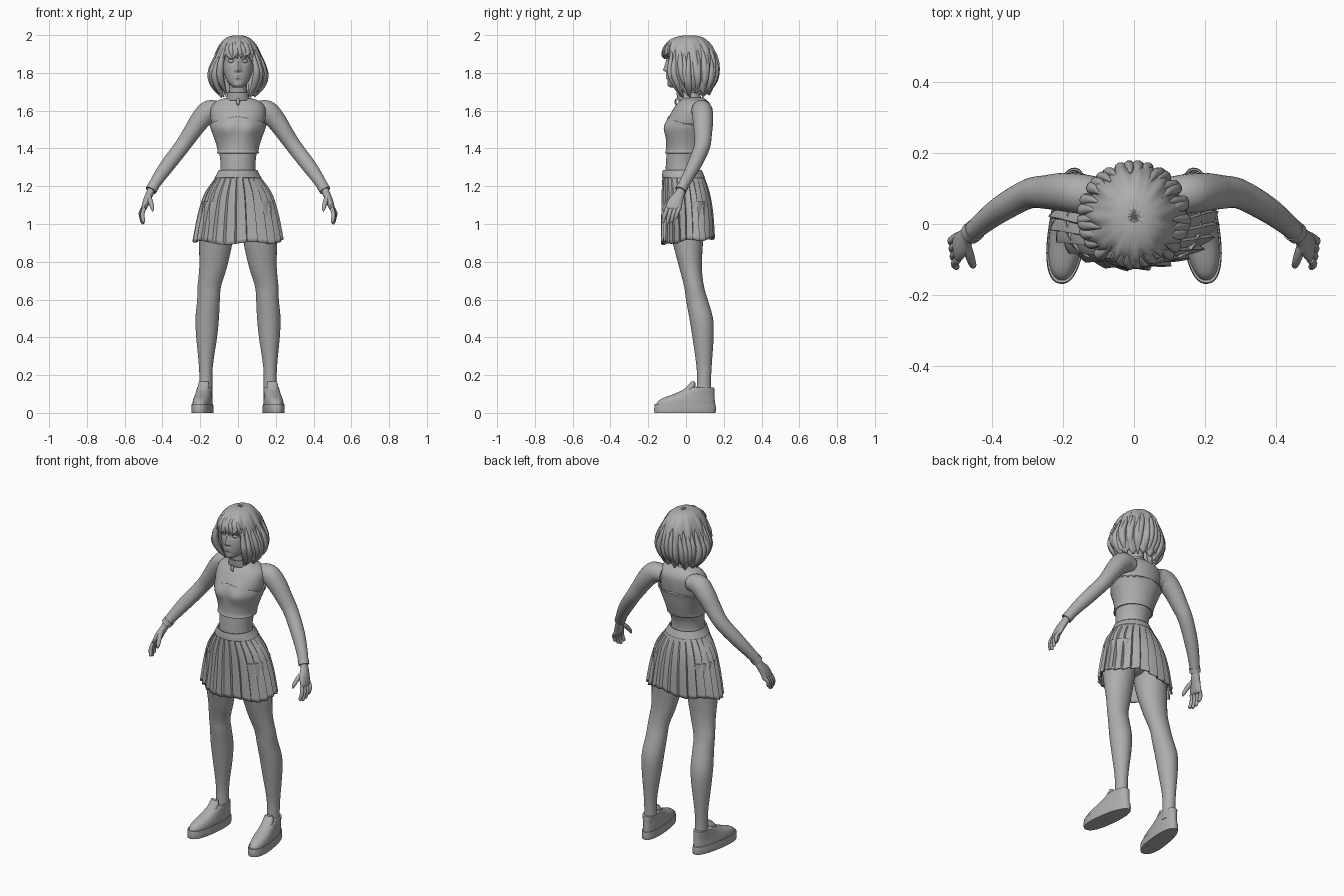
import bpy, bmesh, math, random
from mathutils import Vector

random.seed(4)
grey = bpy.data.materials.new("plain grey")
grey.diffuse_color = (0.42, 0.42, 0.42, 1)


def spline(rows, steps):
    """Catmull-Rom through rows of numbers."""
    out = []
    for i in range(len(rows) - 1):
        p0, p1, p2, p3 = (rows[max(0, min(len(rows) - 1, i + k))] for k in (-1, 0, 1, 2))
        for s in range(steps):
            t = s / steps
            out.append([0.5 * (2 * b + (c - a) * t + (2 * a - 5 * b + 4 * c - d) * t * t
                               + (3 * b - a - 3 * c + d) * t ** 3) for a, b, c, d in zip(p0, p1, p2, p3)])
    return out + [list(rows[-1])]


def skin(name, rings, cap=True, mirror=False, thick=0, angle=40):
    """Skin closed rings of points into one smooth object."""
    bm = bmesh.new()
    vs = [[bm.verts.new(p) for p in r] for r in rings]
    n = len(vs[0])
    for a, b in zip(vs, vs[1:]):
        for j in range(n):
            bm.faces.new((a[j], a[(j + 1) % n], b[(j + 1) % n], b[j]))
    if cap:
        bm.faces.new(vs[0])
        bm.faces.new(vs[-1])
    bmesh.ops.recalc_face_normals(bm, faces=bm.faces)
    me = bpy.data.meshes.new(name)
    bm.to_mesh(me)
    bm.free()
    me.materials.append(grey)
    ob = bpy.data.objects.new(name, me)
    bpy.context.collection.objects.link(ob)
    bpy.ops.object.select_all(action='DESELECT')
    ob.select_set(True)
    bpy.context.view_layer.objects.active = ob
    bpy.ops.object.shade_smooth_by_angle(angle=math.radians(angle))
    if thick:
        m = ob.modifiers.new("thickness", 'SOLIDIFY')
        m.thickness, m.offset = thick, -1
    if mirror:
        ob.modifiers.new("mirror", 'MIRROR')
    return ob


def power(v, e):
    return math.copysign(abs(v) ** e, v)


def loft(name, rows, n=32, steps=4, e=1.0, grow=0, warp=None, **kw):
    """Horizontal sections; row = z, centre x, half width, front y, back y. Angle 0 faces front."""
    rings, dense = [], spline(rows, steps)
    for i, (z, cx, hw, yf, yb) in enumerate(dense):
        ring = []
        for j in range(n):
            a = 2 * math.pi * j / n
            p = Vector((cx + (hw + grow) * power(math.sin(a), e),
                        (yf + yb) / 2 - ((yb - yf) / 2 + grow) * power(math.cos(a), e), z))
            ring.append(warp(p, a, i / (len(dense) - 1)) if warp else p)
        rings.append(ring)
    return skin(name, rings, **kw)


def tube(name, rows, n=16, steps=4, **kw):
    """Sections square to a path; row = x, y, z, radius across, radius along y."""
    d = spline(rows, steps)
    rings = []
    for i, r in enumerate(d):
        t = (Vector(d[min(i + 1, len(d) - 1)][:3]) - Vector(d[max(i - 1, 0)][:3])).normalized()
        u = t.cross(Vector((0, 1, 0.01))).normalized()
        v = t.cross(u)
        rings.append([Vector(r[:3]) + u * r[3] * math.cos(2 * math.pi * j / n)
                      + v * r[4] * math.sin(2 * math.pi * j / n) for j in range(n)])
    return skin(name, rings, **kw)


def bell(x, w):
    return math.exp(-(x / w) ** 2)


# torso, with a soft bust
def bust(p, a, t):
    if p.y < 0:
        p.y -= 0.02 * bell(abs(p.x) - 0.06, 0.045) * bell(p.z - 1.51, 0.05)
    return p


torso = [(1.20, 0, .11, -.105, .08), (1.28, 0, .094, -.108, .068), (1.34, 0, .094, -.105, .075),
         (1.40, 0, .104, -.10, .10), (1.46, 0, .12, -.10, .115), (1.52, 0, .138, -.10, .125),
         (1.57, 0, .146, -.088, .132), (1.62, 0, .142, -.06, .132), (1.652, 0, .11, -.035, .115),
         (1.67, 0, .055, -.03, .09)]
loft("torso", torso, n=48, warp=bust)


# strapless top: same sections, a little larger, upper edge lower at the back
def top_edge(p, a, t):
    p = bust(p, a, t)
    p.z -= t ** 3 * (0.04 * (1 - math.cos(a)) / 2 + 0.025 * abs(math.sin(a)))
    return p


loft("strapless_top", [(1.375, 0, .105, -.105, .092)] + torso[3:7], n=48, grow=.006,
     warp=top_edge, cap=False, thick=.008)

# neck and collar band
loft("neck", [(1.63, 0, .055, -.03, .085), (1.69, 0, .047, -.035, .062), (1.78, 0, .047, -.045, .06)])
loft("collar_band", [(1.655, 0, .064, -.045, .085), (1.675, 0, .06, -.048, .078),
                     (1.695, 0, .056, -.05, .07)], cap=False, thick=.006)
tube("collar_pendant", [(0, -.052, 1.665, .006, .004), (0, -.056, 1.645, .01, .005),
                        (0, -.05, 1.628, .004, .004)], n=10)


# head with nose, eye sockets and lips pushed out of the surface
def face(p, a, t):
    if p.y < 0 and math.cos(a) > 0:
        x, z = abs(p.x), p.z
        k = max(0, min(1, (1.88 - z) / 0.065))
        nose = 0.021 * k * (1 if z > 1.815 else bell(z - 1.815, 0.009))
        p.y -= nose * bell(x, 0.008 + 0.007 * k)
        p.y += 0.010 * bell(x - 0.035, 0.018) * bell(z - 1.862, 0.014)
        p.y -= 0.006 * bell(x, 0.02) * (bell(z - 1.787, 0.006) + bell(z - 1.773, 0.006))
        p.y -= 0.004 * bell(x, 0.02) * bell(z - 1.738, 0.012)
    return p


loft("head", [(1.722, 0, .018, -.08, -.03), (1.732, 0, .036, -.092, .0), (1.76, 0, .06, -.098, .05),
              (1.80, 0, .075, -.101, .08), (1.85, 0, .084, -.10, .10), (1.90, 0, .087, -.10, .115),
              (1.95, 0, .07, -.078, .09), (1.98, 0, .03, -.03, .05)], n=96, steps=9, e=.92, warp=face)
loft("eye", [(1.849, .035, .004, -.084, -.07), (1.856, .035, .015, -.091, -.06), (1.862, .035, .018, -.093, -.06),
             (1.868, .035, .014, -.091, -.06), (1.874, .035, .004, -.084, -.07)], n=16, mirror=True)
tube("eyebrow", [(.015, -.101, 1.883, .003, .003), (.036, -.097, 1.889, .004, .004),
                 (.06, -.08, 1.885, .002, .002)], n=8, mirror=True)
loft("ear", [(1.80, .085, .004, -.01, .01), (1.83, .09, .009, -.012, .022), (1.865, .094, .012, -.012, .03),
             (1.88, .09, .004, .0, .02)], n=14, mirror=True)

# hair: shell with a face opening, then separate locks
hull_rows = spline([(2.0, .008, .01, .03), (1.993, .045, -.04, .075), (1.972, .078, -.085, .112),
                    (1.93, .106, -.118, .145), (1.87, .126, -.125, .162), (1.80, .146, -.122, .163),
                    (1.74, .137, -.09, .15), (1.67, .098, -.05, .115)], 6)


def hull(z, a, out=0):
    for r, s in zip(hull_rows, hull_rows[1:]):
        if s[0] <= z:
            break
    f = max(0, min(1, (r[0] - z) / (r[0] - s[0])))
    hw, yf, yb = (p + (q - p) * f for p, q in zip(r[1:], s[1:]))
    return Vector(((hw + out) * math.sin(a), (yf + yb) / 2 - ((yb - yf) / 2 + out) * math.cos(a), z))


def hem(a):
    off = abs(math.atan2(math.sin(a), math.cos(a)))
    k = max(0, min(1, (off - 0.62) / 0.25))
    k = k * k * (3 - 2 * k)
    fringe = 1.895 + 0.012 * math.sin(a * 9 + 1) + 0.012 * math.sin(a * 2)
    length = 1.695 + 0.012 * math.sin(a * 13) + 0.008 * math.sin(a * 7 + 2)
    return fringe + (length - fringe) * k


rings = []
for i in range(1, 29):
    u = (i / 28) ** 1.5
    ring = []
    for j in range(160):
        a = 2 * math.pi * j / 160
        wave = math.sin(a * 11 + 3 * u) + 0.6 * math.sin(a * 19 - 4 * u + 1)
        ring.append(hull(1.999 - u * (1.999 - hem(a)), a, 0.0045 * wave * min(1, u * 3)))
    rings.append(ring)
skin("hair_shell", [[Vector((0, .02, 1.998))] * 160] + rings, cap=False, thick=.014, angle=60)

for i in range(26):
    a = 0.82 + i * (2 * math.pi - 1.64) / 25
    low = 1.665 + random.uniform(0, .04)
    bend = random.uniform(-.18, .18)
    top = random.uniform(1.90, 1.96)
    rows = []
    for k, (r, out) in enumerate([(.003, -.004), (.012, -.003), (.018, -.002), (.017, -.005), (.003, -.012)]):
        p = hull(top + (low - top) * k / 4, a + bend * k / 4, out)
        rows.append((*p, r, r))
    tube("hair_lock", rows, n=10)
for i in range(7):
    a = -0.62 + i * 0.2
    rows = [(*hull(z, a + s * .12, o), r, r * .6) for z, s, r, o in
            [(1.965, 0, .004, -.003), (1.935, .4, .013, -.003), (1.905, 1, .011, -.004), (1.875, 1.6, .002, -.01)]]
    tube("fringe_lock", rows, n=10)

# sleeves, cuffs and hands
tube("arm", [(.09, .08, 1.60, .045, .05), (.15, .085, 1.598, .058, .056), (.20, .09, 1.55, .053, .054),
             (.245, .09, 1.485, .046, .048), (.297, .085, 1.41, .041, .042), (.37, .045, 1.315, .039, .037),
             (.42, .008, 1.245, .033, .031), (.458, -.025, 1.185, .027, .027)], n=28, mirror=True)
tube("cuff", [(.448, -.017, 1.20, .031, .031), (.461, -.028, 1.178, .03, .03)], n=24, mirror=True)
tube("palm", [(.455, -.023, 1.19, .02, .022), (.47, -.035, 1.155, .02, .027), (.485, -.055, 1.12, .019, .038),
              (.497, -.066, 1.085, .015, .042), (.50, -.068, 1.075, .008, .034)], n=20, mirror=True)
for i in range(4):
    y, z = -.034 - .022 * i, 1.087 + (.002, .0, -.003, -.004)[i]
    drop = (.062, .08, .085, .075)[i]
    tube("finger", [(.497, y, z, .011, .011), (.515 - .003 * i, y - .012, z - drop * .45, .0105, .0105),
                    (.512 - .004 * i, y - .021, z - drop * .92, .009, .009),
                    (.510 - .004 * i, y - .022, z - drop, .003, .003)], n=10, mirror=True)
tube("thumb", [(.474, -.058, 1.145, .014, .016), (.462, -.092, 1.115, .013, .013),
               (.454, -.115, 1.085, .010, .010), (.452, -.122, 1.068, .003, .003)], n=10, mirror=True)


# pleated skirt with waistband and briefs
def pleat(p, a, t):
    saw = (a * 24 / (2 * math.pi) + 0.25) % 1
    k = 1 + 0.10 * min(1, t * 1.3) * (saw - 0.5)
    return Vector((p.x * k, p.y * k, p.z + 0.10 * t * p.y + 0.008 * t * math.sin(5 * a)))


loft("pleated_skirt", [(1.28, 0, .10, -.12, .08), (1.24, 0, .124, -.124, .098), (1.16, 0, .175, -.126, .122),
                       (1.05, 0, .206, -.126, .138), (.91, 0, .232, -.128, .147)],
     n=168, steps=5, warp=pleat, cap=False, thick=.006, angle=35)
loft("waistband", [(1.245, 0, .124, -.127, .10), (1.265, 0, .112, -.126, .092), (1.285, 0, .102, -.123, .083)],
     n=48, cap=False, thick=.008)
loft("briefs", [(.985, 0, .03, -.04, .05), (1.03, 0, .09, -.085, .10), (1.10, 0, .155, -.10, .11),
                (1.18, 0, .14, -.105, .10), (1.25, 0, .105, -.105, .075)])

# legs
loft("leg", [(1.12, .10, .09, -.10, .108), (1.0, .113, .09, -.09, .102), (.9, .118, .088, -.07, .09),
             (.77, .132, .073, -.036, .084), (.67, .152, .062, -.01, .095), (.60, .156, .06, .0, .115),
             (.50, .163, .062, .018, .143), (.40, .166, .055, .034, .146), (.25, .17, .037, .055, .136),
             (.16, .17, .034, .058, .132), (.08, .17, .036, .05, .135)], mirror=True)


# shoes, toes turned out a little
def turn(p, a, t):
    c, s = math.cos(.13), math.sin(.13)
    w = p.x * (1 - 0.5 * p.y)
    return Vector((.186 + w * c - p.y * s, w * s + p.y * c, p.z))


loft("sole", [(0, 0, .052, -.168, .158), (.02, 0, .053, -.17, .16), (.046, 0, .051, -.167, .158)],
     n=40, e=.85, warp=turn, mirror=True)
loft("shoe_upper", [(.04, 0, .048, -.162, .154), (.062, 0, .047, -.15, .154), (.08, 0, .045, -.12, .153),
                    (.10, 0, .043, -.065, .152), (.12, 0, .042, -.02, .152), (.135, 0, .041, .015, .15)],
     n=40, e=.88, warp=turn, mirror=True)
loft("shoe_tongue", [(.11, 0, .03, -.03, .04), (.14, 0, .031, .005, .05), (.165, 0, .026, .028, .048)],
     n=20, warp=turn, mirror=True)
